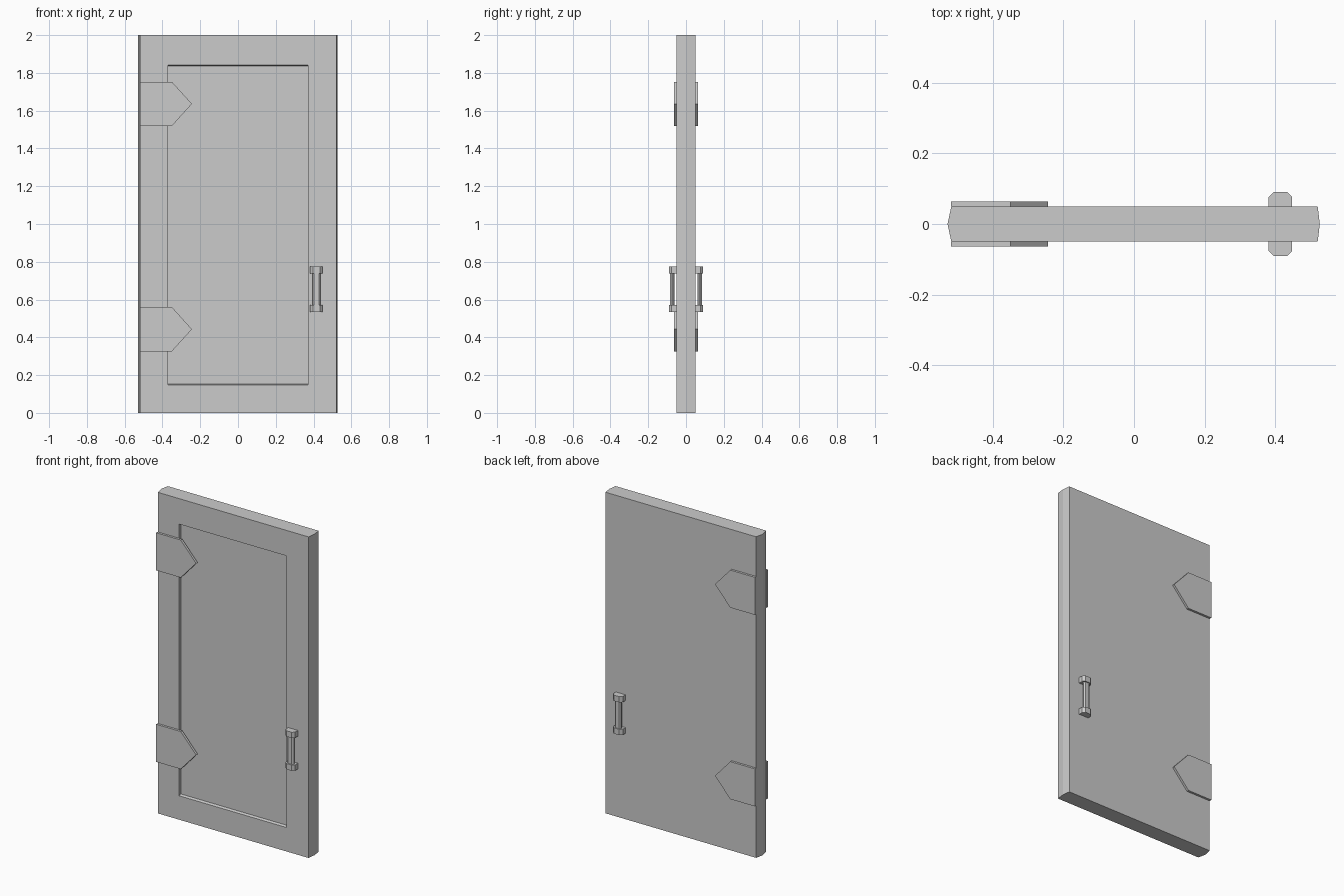
import bpy, bmesh
from mathutils import Vector

if "Cube" in bpy.data.objects:
    bpy.data.objects.remove(bpy.data.objects["Cube"])


def loft(name, bottom, top):
    """Closed solid between two matching loops of 3D points."""
    bm = bmesh.new()
    a = [bm.verts.new(p) for p in bottom]
    b = [bm.verts.new(p) for p in top]
    n = len(a)
    bm.faces.new(a)
    bm.faces.new(b)
    for i in range(n):
        j = (i + 1) % n
        bm.faces.new((a[i], a[j], b[j], b[i]))
    bmesh.ops.recalc_face_normals(bm, faces=bm.faces)
    mesh = bpy.data.meshes.new(name)
    bm.to_mesh(mesh)
    bm.free()
    obj = bpy.data.objects.new(name, mesh)
    bpy.context.collection.objects.link(obj)
    return obj


def prism_z(name, profile, z0, z1):
    return loft(name, [(x, y, z0) for x, y in profile],
                [(x, y, z1) for x, y in profile])


def prism_y(name, profile, y0, y1):
    return loft(name, [(x, y0, z) for x, z in profile],
                [(x, y1, z) for x, z in profile])


# Door slab with shallow pointed side edges
slab = prism_z("door_slab", [(-0.518, -0.05), (0.521, -0.05), (0.527, 0),
                             (0.521, 0.05), (-0.518, 0.05), (-0.529, 0)], 0, 2)

# Recessed front panel, cut with slightly sloped top and bottom
def panel_loop(y, z0, z1):
    return [(-0.37, y, z0), (0.37, y, z0), (0.37, y, z1), (-0.37, y, z1)]

cutter = loft("panel_cutter", panel_loop(-0.07, 0.143, 1.847),
              panel_loop(-0.033, 0.154, 1.836))
cutter.hide_render = True
mod = slab.modifiers.new("panel_recess", 'BOOLEAN')
mod.operation = 'DIFFERENCE'
mod.solver = 'EXACT'
mod.object = cutter
bpy.context.view_layer.objects.active = slab
bpy.ops.object.modifier_apply(modifier=mod.name)
bpy.data.objects.remove(cutter)

# Hinges and handles on both faces
cap = [(0.382, 0.048), (0.448, 0.048), (0.448, 0.077), (0.434, 0.091),
       (0.397, 0.091), (0.382, 0.077)]
bar = [(0.403, 0.06), (0.428, 0.06), (0.437, 0.069), (0.437, 0.075),
       (0.428, 0.084), (0.403, 0.084), (0.394, 0.075), (0.394, 0.069)]

for side, s in (("front", -1), ("back", 1)):
    # Pointed hinge straps
    for level, z in (("lower", 0.443), ("upper", 1.636)):
        strap = [(-0.519, z - 0.117), (-0.35, z - 0.117), (-0.244, z),
                 (-0.35, z + 0.117), (-0.519, z + 0.117)]
        prism_y(f"{side}_{level}_hinge", strap, s * 0.049, s * 0.064)
    # Handle brackets and grip bar
    for level, z in (("lower", 0.535), ("upper", 0.739)):
        prism_z(f"{side}_{level}_handle_bracket",
                [(x, s * y) for x, y in cap], z, z + 0.036)
    prism_z(f"{side}_handle_bar", [(x, s * y) for x, y in bar], 0.56, 0.75)
